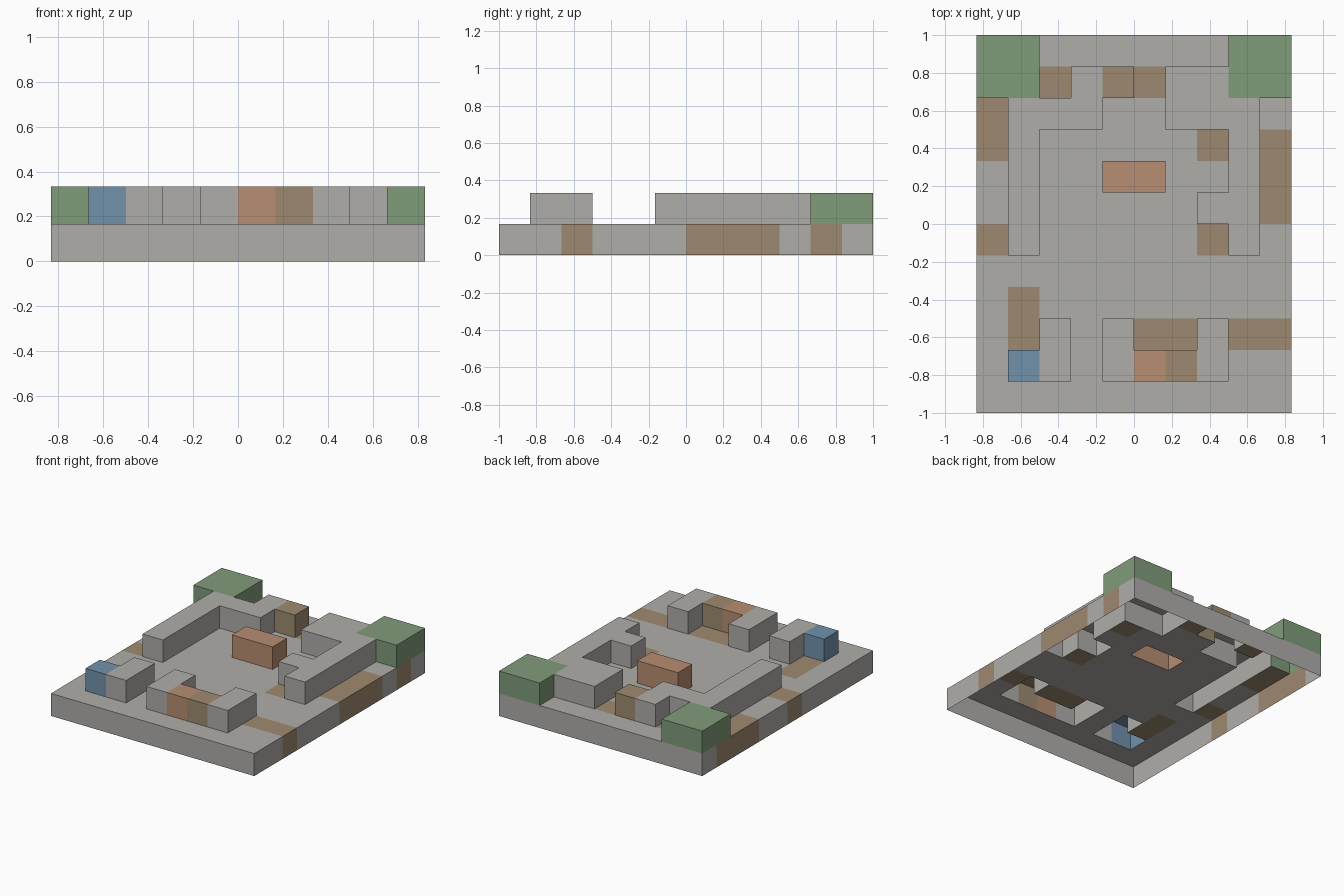
import bpy
import bmesh

if "Cube" in bpy.data.objects:
    bpy.data.objects.remove(bpy.data.objects["Cube"])

C = 1 / 6            # size of one grid cell
NX, NY = 10, 12      # plan size in cells


def srgb(r, g, b):
    def lin(v):
        v /= 255
        return v / 12.92 if v <= 0.04045 else ((v + 0.055) / 1.055) ** 2.4
    return (lin(r), lin(g), lin(b), 1)


MATS = {}
for name, rgb in {"stone": (176, 174, 170), "brown": (158, 138, 112),
                  "green": (128, 156, 122), "blue": (113, 146, 172),
                  "orange": (184, 141, 114)}.items():
    MATS[name] = bpy.data.materials.new(name)
    MATS[name].diffuse_color = srgb(*rgb)


def area(x0, y0, x1, y1):
    """Cells of a rectangle, both corners included."""
    return {(x, y) for x in range(x0, x1 + 1) for y in range(y0, y1 + 1)}


# Raised parts: name -> (colour, cells)
raised = {
    "left_wall": ("stone", area(1, 5, 1, 9) | area(2, 9, 3, 9) | {(3, 10)}),
    "right_wall": ("stone", area(8, 5, 8, 9) | area(6, 9, 7, 10) | {(7, 6)}),
    "front_left_wall": ("stone", area(2, 1, 2, 2)),
    "front_middle_wall": ("stone", area(4, 1, 4, 2)),
    "front_right_wall": ("stone", area(7, 1, 7, 2)),
    "left_corner_tower": ("green", area(0, 10, 1, 11)),
    "right_corner_tower": ("green", area(8, 10, 9, 11)),
    "blue_block": ("blue", {(1, 1)}),
    "orange_block": ("orange", {(5, 1)}),
    "front_brown_block": ("brown", {(6, 1)}),
    "back_brown_block": ("brown", {(4, 10)}),
    "centre_block": ("orange", area(4, 7, 5, 7)),
}
all_raised = set().union(*(cells for _, cells in raised.values()))

# Brown patches in the floor, also seen on the outer sides
patches = (area(0, 8, 0, 10) | {(0, 5), (2, 10), (5, 10), (7, 8), (7, 5), (9, 10)}
           | area(9, 6, 9, 8) | area(8, 2, 9, 2) | area(1, 2, 1, 3) | area(5, 2, 6, 2))


def shell(name, cells, solid, z0, top_open, colours, colour_of):
    """Open-bottomed shell: tops of the cells and sides not touching solid."""
    bm = bmesh.new()

    def quad(points, cell):
        verts = [bm.verts.new(((x - NX / 2) * C, (y - NY / 2) * C, z * C))
                 for x, y, z in points]
        bm.faces.new(verts).material_index = colours.index(colour_of(cell))

    z1 = z0 + 1
    for x, y in sorted(cells):
        ring = [(x, y), (x + 1, y), (x + 1, y + 1), (x, y + 1)]
        if (x, y) not in top_open:
            quad([(*p, z1) for p in ring], (x, y))
        for k, (dx, dy) in enumerate([(0, -1), (1, 0), (0, 1), (-1, 0)]):
            if (x + dx, y + dy) not in solid:
                a, b = ring[k], ring[(k + 1) % 4]
                quad([(*a, z0), (*b, z0), (*b, z1), (*a, z1)], (x, y))
    bmesh.ops.remove_doubles(bm, verts=bm.verts, dist=1e-4)
    mesh = bpy.data.meshes.new(name)
    bm.to_mesh(mesh)
    bm.free()
    for c in colours:
        mesh.materials.append(MATS[c])
    bpy.context.collection.objects.link(bpy.data.objects.new(name, mesh))


# Floor slab, open below and under the raised parts
plan = area(0, 0, NX - 1, NY - 1)
shell("floor_slab", plan, plan, 0, all_raised, ["stone", "brown"],
      lambda cell: "brown" if cell in patches else "stone")

# Walls, towers and blocks on the slab
for name, (colour, cells) in raised.items():
    shell(name, cells, all_raised, 1, set(), [colour], lambda cell, c=colour: c)

for m in bpy.data.materials:
    if m.users and not m.is_grease_pencil:
        m.use_nodes = True
        m.node_tree.nodes["Principled BSDF"].inputs["Base Color"].default_value = m.diffuse_color
